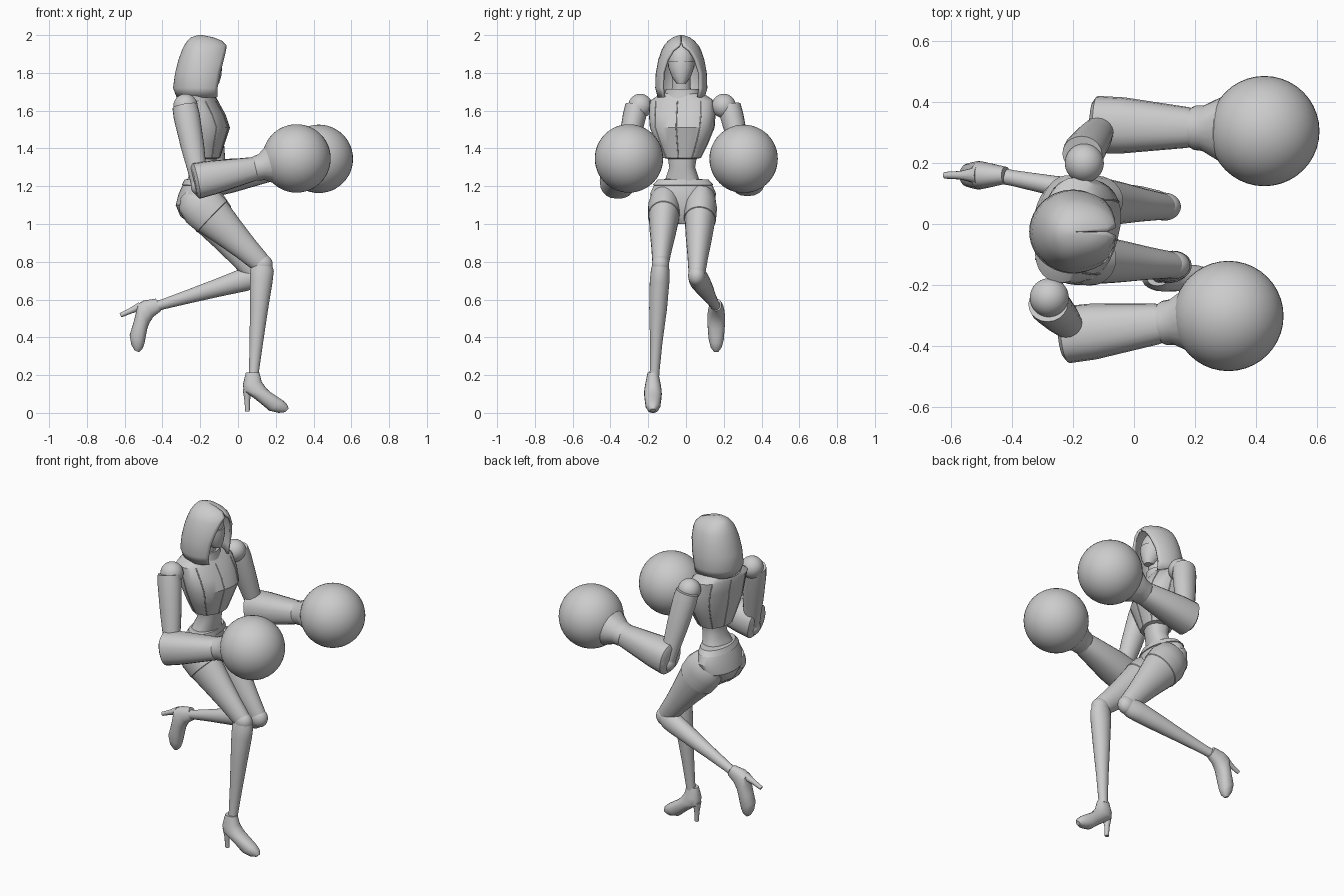
import bpy, bmesh, math
from mathutils import Vector as V, Matrix

if "Cube" in bpy.data.objects:
    bpy.data.objects.remove(bpy.data.objects["Cube"], do_unlink=True)

grey = bpy.data.materials.new("plain grey")
grey.use_nodes = True
grey.diffuse_color = (0.6, 0.6, 0.6, 1)
grey.node_tree.nodes["Principled BSDF"].inputs["Base Color"].default_value = grey.diffuse_color
parts = []


def add(name, bm):
    bmesh.ops.recalc_face_normals(bm, faces=bm.faces)
    me = bpy.data.meshes.new(name)
    bm.to_mesh(me)
    bm.free()
    me.materials.append(grey)
    ob = bpy.data.objects.new(name, me)
    bpy.context.collection.objects.link(ob)
    parts.append(ob)
    return ob


def power(v, e):
    return math.copysign(abs(v) ** e, v)


def ring_point(ring, a, e=1.0):
    c, side, depth = ring
    return c + side * power(math.sin(a), e) + depth * power(math.cos(a), e)


def loft(name, rings, n=24, e=1.0):
    """Skin a closed body over rings of (centre, side vector, depth vector)."""
    bm = bmesh.new()
    rows = [[bm.verts.new(ring_point(r, math.tau * i / n, e)) for i in range(n)] for r in rings]
    for lo, hi in zip(rows, rows[1:]):
        for i in range(n):
            j = (i + 1) % n
            bm.faces.new((lo[i], lo[j], hi[j], hi[i]))
    bm.faces.new(rows[0])
    bm.faces.new(rows[-1])
    return add(name, bm)


def limb(name, a, b, steps, n=24, e=1.0):
    """Straight limb from a to b; steps are (fraction, side radius, depth radius)."""
    a, b = V(a), V(b)
    axis = (b - a).normalized()
    hint = V((0, 1, 0))
    side = (hint - axis * hint.dot(axis)).normalized()
    depth = axis.cross(side)
    return loft(name, [(a.lerp(b, t), side * w, depth * d) for t, w, d in steps], n, e)


def ball(name, c, r, scale=(1, 1, 1)):
    bm = bmesh.new()
    bmesh.ops.create_uvsphere(bm, u_segments=40, v_segments=24, radius=r)
    bm.transform(Matrix.Translation(c) @ Matrix.Diagonal((*scale, 1)))
    return add(name, bm)


def stack(levels, turn, y):
    """Level rings (z, x, half width, half depth), turned about z."""
    s, c = math.sin(turn), math.cos(turn)
    return [(V((x, y, z)), V((s, c, 0)) * w, V((c, -s, 0)) * d) for z, x, w, d in levels]


# Torso, with a step at the bodice hem
torso = stack([(1.2, -.205, .1, .07), (1.25, -.195, .085, .065), (1.3, -.18, .068, .06),
               (1.345, -.18, .075, .065), (1.35, -.18, .1, .082), (1.42, -.178, .135, .1),
               (1.51, -.175, .172, .125), (1.58, -.19, .178, .115), (1.65, -.215, .175, .1),
               (1.68, -.22, .13, .085), (1.7, -.215, .07, .07)], .26, -.02)
loft("torso", torso, 32, .85)

# Raised bodice seams
seams = bpy.data.curves.new("bodice_seams", "CURVE")
seams.dimensions = "3D"
seams.bevel_depth = .003
for deg in (0, 42, -42, 90, -90, 140, -140, 180):
    spline = seams.splines.new("POLY")
    path = [ring_point(r, math.radians(deg), .85) for r in torso[4:9]]
    spline.points.add(len(path) - 1)
    for p, co in zip(spline.points, path):
        p.co = (*co, 1)
seams.materials.append(grey)
seam_ob = bpy.data.objects.new("bodice_seams", seams)
bpy.context.collection.objects.link(seam_ob)

# Pelvis and belt
loft("pelvis", stack([(1.0, -.2, .035, .05), (1.04, -.215, .09, .09), (1.1, -.225, .16, .105),
                      (1.16, -.215, .175, .1), (1.205, -.21, .155, .083), (1.207, -.21, .16, .088),
                      (1.235, -.205, .135, .078), (1.237, -.205, .1, .066)], -.05, -.015), 32)

# Neck, head and mask
loft("neck", stack([(1.66, -.2, .06, .055), (1.72, -.19, .05, .048), (1.82, -.18, .05, .05)], 0, -.025))
loft("head", stack([(1.75, -.135, .022, .025), (1.78, -.15, .045, .05), (1.83, -.165, .065, .07),
                    (1.89, -.17, .07, .075), (1.93, -.175, .055, .06), (1.955, -.18, .025, .03)], 0, -.025))
loft("mask", stack([(1.745, -.13, .025, .03), (1.78, -.145, .05, .056), (1.83, -.16, .069, .076),
                    (1.86, -.165, .071, .078)], 0, -.025))

# Hood: level arcs open at the front, meeting in a peak
bm = bmesh.new()
rows = []
for z, back, front, w, gap in [(1.67, -.325, -.11, .125, .095), (1.72, -.344, -.108, .138, .103),
                               (1.8, -.333, -.093, .135, .1), (1.87, -.315, -.075, .122, .077),
                               (1.92, -.297, -.063, .105, .045), (1.945, -.285, -.06, .092, .012),
                               (1.97, -.268, -.085, .07, .001), (1.988, -.25, -.13, .045, .001),
                               (2.0, -.21, -.19, .01, .0005)]:
    mid, a0 = (-.2 if z < 1.98 else (back + front) / 2), math.asin(gap / w)
    row = []
    for i in range(33):
        a = a0 + (math.tau - 2 * a0) * i / 32
        reach = (front - mid) / math.cos(a0) if math.cos(a) > 0 else mid - back
        row.append(bm.verts.new((mid + reach * math.cos(a), -.025 + w * math.sin(a), z)))
    rows.append(row)
for lo, hi in zip(rows, rows[1:]):
    for i in range(32):
        bm.faces.new((lo[i], lo[i + 1], hi[i + 1], hi[i]))
bm.faces.new(rows[-1])
hood = add("hood", bm)
shell = hood.modifiers.new("thickness", "SOLIDIFY")
shell.thickness = .014
shell.offset = -1

# Collar standing behind the neck
loft("collar", stack([(1.64, -.215, .12, .095), (1.69, -.215, .095, .085), (1.715, -.21, .085, .08)], .26, -.02))

# Arms: shoulder joint, sleeve, gauntlet, cuff and round fist
for side, shoulder, top, elbow, butt, wrist, fist in (
        ("right", (-.278, -.242, 1.625), (-.282, -.262, 1.625), (-.2, -.35, 1.2),
         (-.235, -.365, 1.225), (.1, -.325, 1.295), (.31, -.302, 1.347)),
        ("left", (-.163, .2, 1.625), (-.17, .23, 1.625), (-.1, .33, 1.21),
         (-.135, .327, 1.24), (.2, .316, 1.295), (.428, .305, 1.345))):
    ball(side + "_shoulder_joint", shoulder, .064)
    limb(side + "_upper_arm", top, elbow,
         [(0, .06, .066), (.12, .062, .07), (.5, .054, .062), (.8, .045, .05), (1, .042, .045)], 20)
    ball(side + "_elbow", elbow, .05)
    limb(side + "_gauntlet", butt, wrist,
         [(0, .075, .075), (.04, .094, .096), (.3, .092, .09), (.93, .067, .064), (1, .06, .06)], 20, .85)
    limb(side + "_cuff", wrist, fist,
         [(-.06, .066, .064), (0, .073, .067), (.12, .075, .07), (.36, .105, .105), (.6, .1, .1)], 20)
    ball(side + "_fist", fist, .181)

# Legs: thigh with shorts hem, knee joint and shin
for side, hip, knee, ankle in (
        ("right", (-.235, -.11, 1.135), (.13, -.135, .785), (.083, -.167, .2)),
        ("left", (-.21, .08, 1.135), (.1, .057, .725), (-.42, .155, .568))):
    limb(side + "_thigh", hip, knee,
         [(-.1, .04, .05), (-.02, .075, .1), (.12, .087, .118), (.27, .085, .113), (.275, .081, .109),
          (.5, .07, .088), (.75, .055, .068), (.95, .045, .056), (1.0, .04, .05)])
    ball(side + "_knee_joint", knee, .054, (1, .85, 1))
    limb(side + "_shin", knee, ankle,
         [(-.03, .04, .045), (.05, .049, .062), (.15, .052, .06), (.4, .047, .048),
          (.7, .033, .036), (.95, .026, .027), (1, .026, .027)])

# High-heeled boots: rings run from sole point to top point in side profile
SOLE = [(.042, .215, .113, .215, .028), (.026, .15, .125, .165, .04), (.032, .11, .15, .13, .046),
        (.075, .085, .172, .11, .047), (.12, .05, .205, .088, .044), (.165, .012, .238, .066, .04),
        (.215, 0, .26, .045, .03), (.25, .004, .268, .022, .013)]
poses = {"right": Matrix.Translation((0, -.175, 0)),
         "left": Matrix.Translation((-.42, .16, .57)) @ Matrix.Rotation(math.radians(67), 4, "Y")
         @ Matrix.Translation((-.08, 0, -.215))}
for side, pose in poses.items():
    rings = []
    for ax, az, bx, bz, w in SOLE:
        a, b = V((ax, 0, az)), V((bx, 0, bz))
        rings.append(((a + b) / 2, V((0, w, 0)), (b - a) / 2))
    boot = loft(side + "_boot", rings, 20, .9)
    heel = limb(side + "_heel", (.048, 0, .125), (.05, 0, .008),
                [(0, .028, .023), (.5, .014, .015), (1, .011, .012)], 12)
    for ob in (boot, heel):
        ob.data.transform(pose)

# Smooth shading with crisp hems
bpy.ops.object.select_all(action="DESELECT")
for ob in parts:
    ob.select_set(True)
bpy.context.view_layer.objects.active = parts[0]
bpy.ops.object.shade_smooth_by_angle(angle=math.radians(35))
